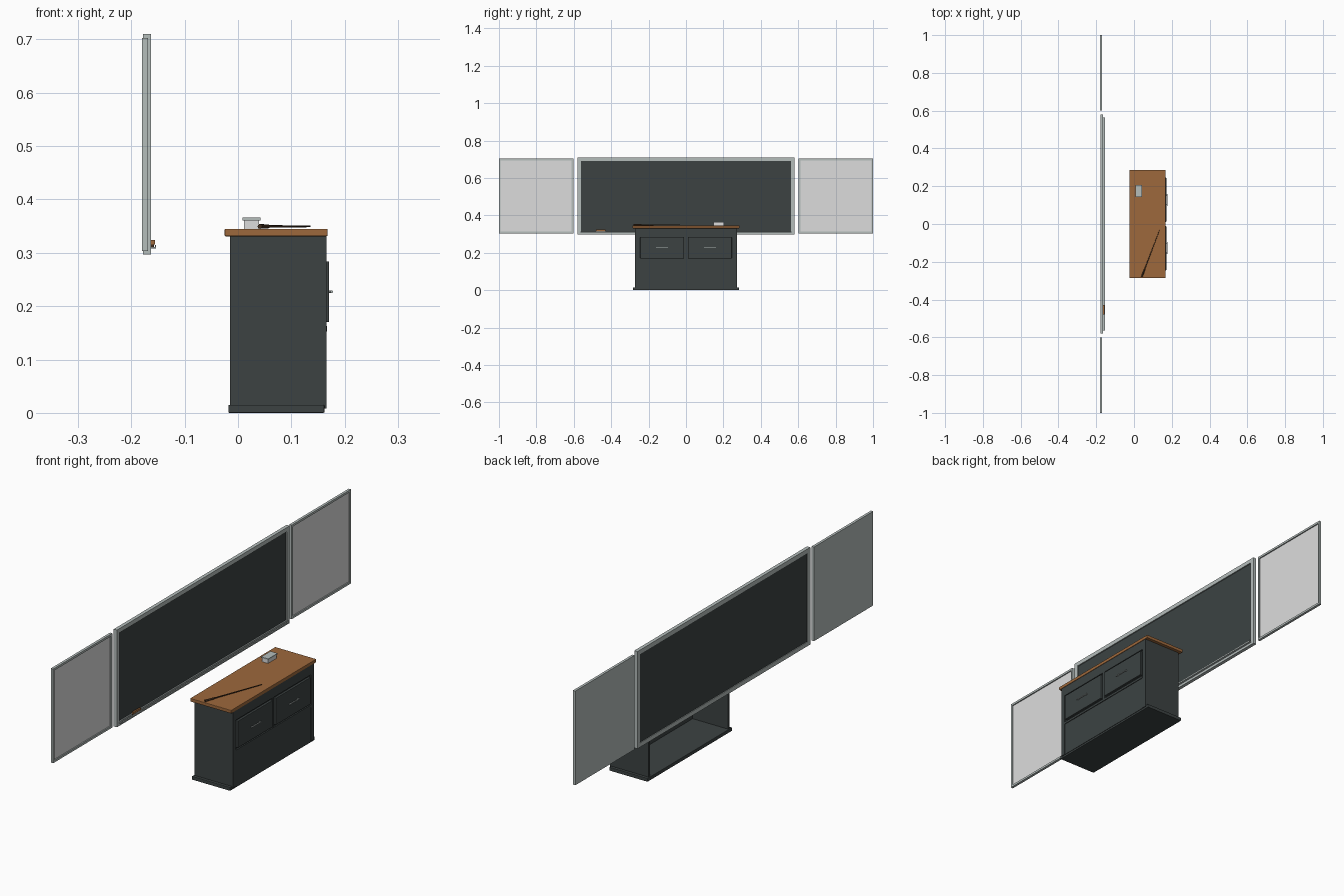
import bpy
from mathutils import Vector

cube = bpy.data.objects.get("Cube")
if cube:
    bpy.data.objects.remove(cube, do_unlink=True)


def material(name, r, g, b):
    m = bpy.data.materials.new(name)
    m.use_nodes = True
    m.diffuse_color = (r, g, b, 1)
    m.node_tree.nodes["Principled BSDF"].inputs["Base Color"].default_value = (r, g, b, 1)
    return m


SLATE = material("dark slate green", 0.045, 0.055, 0.055)
METAL = material("frame grey", 0.46, 0.51, 0.50)
WHITE = material("whiteboard grey", 0.72, 0.72, 0.72)
WOOD = material("brown wood", 0.34, 0.14, 0.045)
DARK = material("dark wood", 0.05, 0.025, 0.012)


def box(name, mat, x, y, z, bevel=0):
    """Box from (min, max) ranges on each axis."""
    size = [r[1] - r[0] for r in (x, y, z)]
    bpy.ops.mesh.primitive_cube_add(size=1, location=[sum(r) / 2 for r in (x, y, z)])
    ob = bpy.context.object
    ob.name = name
    ob.scale = size
    bpy.ops.object.transform_apply(location=False, rotation=False, scale=True)
    ob.data.materials.append(mat)
    if bevel:
        mod = ob.modifiers.new("Bevel", "BEVEL")
        mod.width = bevel
        mod.segments = 2
    return ob


def frame(name, mat, x, y, z, w):
    """Rectangular frame of four bars in the y-z plane."""
    box(name + "_bottom", mat, x, y, (z[0], z[0] + w))
    box(name + "_top", mat, x, y, (z[1] - w, z[1]))
    inner = (z[0] + w, z[1] - w)
    box(name + "_side_a", mat, x, (y[0], y[0] + w), inner)
    box(name + "_side_b", mat, x, (y[1] - w, y[1]), inner)


def rod(name, mat, a, b, r1, r2, sides=12):
    a, b = Vector(a), Vector(b)
    d = b - a
    bpy.ops.mesh.primitive_cone_add(vertices=sides, radius1=r1, radius2=r2, depth=d.length,
                                    location=(a + b) / 2, rotation=d.to_track_quat("Z", "Y").to_euler())
    ob = bpy.context.object
    ob.name = name
    ob.data.materials.append(mat)
    bpy.ops.object.shade_smooth_by_angle()


# Chalkboard with frame
frame("board_frame", METAL, (-0.178, -0.163), (-0.58, 0.58), (0.297, 0.71), 0.018)
box("board_surface", SLATE, (-0.175, -0.168), (-0.562, 0.562), (0.315, 0.692))

# Chalk tray and board eraser
box("chalk_tray", METAL, (-0.163, -0.154), (-0.565, 0.565), (0.308, 0.311))
box("chalk_tray_lip", METAL, (-0.156, -0.154), (-0.565, 0.565), (0.311, 0.315))
box("eraser_felt", DARK, (-0.163, -0.157), (-0.48, -0.43), (0.311, 0.316))
box("eraser_back", WOOD, (-0.163, -0.156), (-0.48, -0.43), (0.316, 0.324))

# Whiteboard wings
for side, y in (("right", (-1.0, -0.602)), ("left", (0.602, 1.0))):
    z = (0.303, 0.703)
    box(side + "_wing_back", METAL, (-0.18, -0.176), y, z)
    box(side + "_wing_surface", WHITE, (-0.176, -0.173),
        (y[0] + 0.008, y[1] - 0.008), (z[0] + 0.01, z[1] - 0.01))
    frame(side + "_wing_frame", METAL, (-0.176, -0.169), y, z, 0.009)

# Desk carcass, open at the back
box("desk_plinth", SLATE, (-0.018, 0.162), (-0.284, 0.284), (0, 0.015), 0.002)
for side, s in (("right", -1), ("left", 1)):
    y = sorted((s * 0.262, s * 0.272))
    box(side + "_desk_side", SLATE, (-0.015, 0.16), y, (0.015, 0.332))
box("desk_front", SLATE, (0.152, 0.161), (-0.262, 0.262), (0.015, 0.332))
box("desk_top", WOOD, (-0.025, 0.168), (-0.286, 0.286), (0.331, 0.345), 0.002)

# Face rails and posts
for y in (-0.262, 0.262):
    box("corner_post", SLATE, (0.16, 0.166), (y - 0.01, y + 0.01), (0.008, 0.331))
box("top_rail", SLATE, (0.16, 0.166), (-0.252, 0.252), (0.29, 0.331))
box("middle_rail", SLATE, (0.16, 0.167), (-0.252, 0.252), (0.153, 0.163))
box("centre_post", SLATE, (0.16, 0.166), (-0.005, 0.005), (0.163, 0.29))
box("lower_panel", SLATE, (0.16, 0.164), (-0.252, 0.252), (0.008, 0.153))

# Drawers with bar handles
for y in (-0.128, 0.128):
    box("drawer", SLATE, (0.16, 0.171), (y - 0.117, y + 0.117), (0.17, 0.284), 0.002)
    rod("drawer_handle", METAL, (0.176, y - 0.032, 0.227), (0.176, y + 0.032, 0.227), 0.0025, 0.0025)
    for s in (-0.026, 0.026):
        rod("handle_stem", METAL, (0.17, y + s, 0.227), (0.176, y + s, 0.227), 0.002, 0.002, 8)

# Chalk box with lid
box("chalk_box", WHITE, (0.011, 0.039), (0.146, 0.203), (0.345, 0.361))
box("chalk_box_lid", METAL, (0.008, 0.042), (0.143, 0.206), (0.361, 0.366))

# Pointer stick
rod("pointer_handle", DARK, (0.041, -0.28, 0.3495), (0.057, -0.238, 0.3495), 0.0045, 0.0035)
rod("pointer_shaft", DARK, (0.057, -0.238, 0.3495), (0.135, -0.033, 0.3495), 0.0025, 0.0015)
